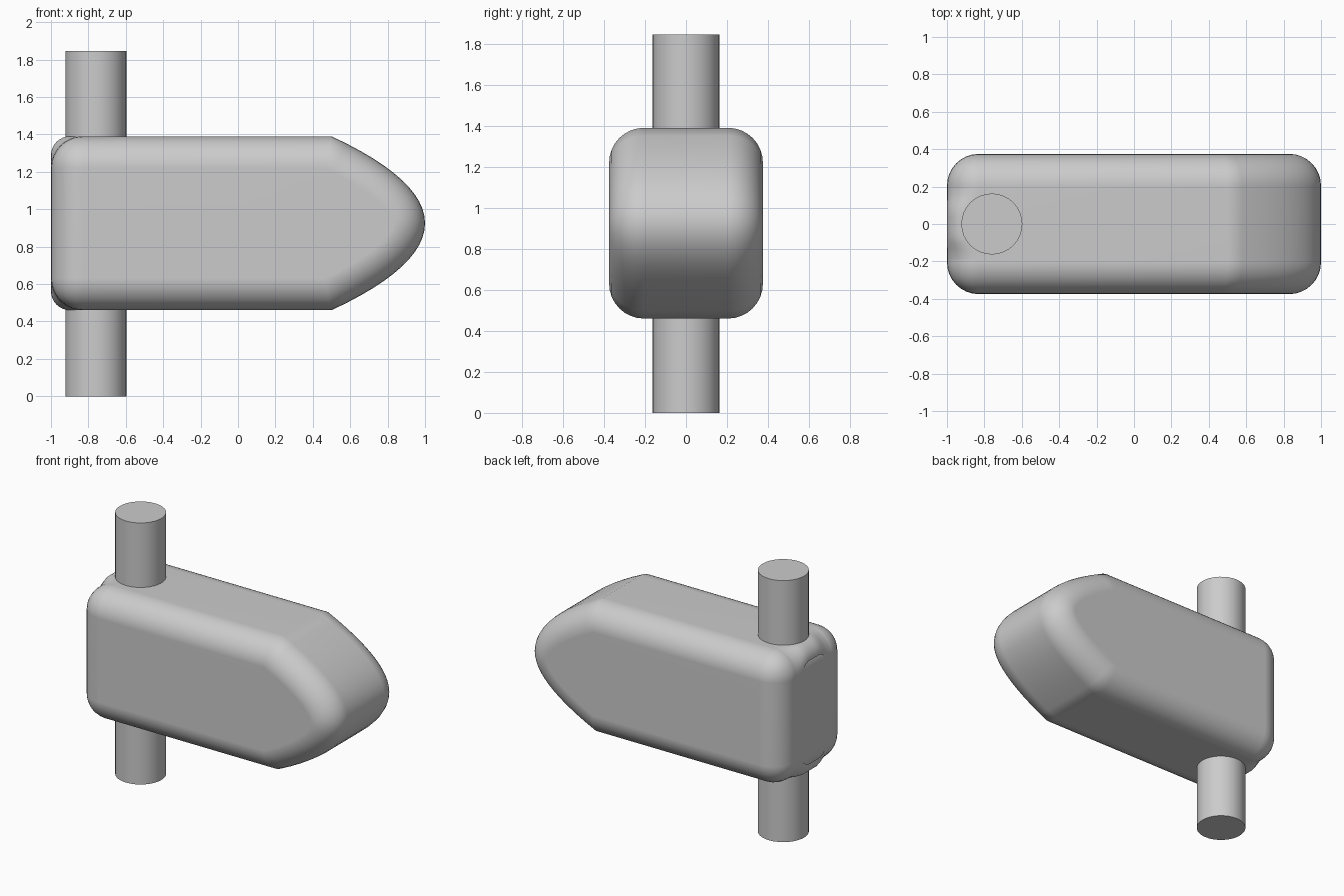
import bpy, bmesh, math
from mathutils import Vector

cube = bpy.data.objects.get("Cube")
if cube:
    bpy.data.objects.remove(cube, do_unlink=True)

grey = bpy.data.materials.new("plain grey")
grey.use_nodes = True
colour = (0.6, 0.6, 0.6, 1)
grey.diffuse_color = colour
grey.node_tree.nodes["Principled BSDF"].inputs["Base Color"].default_value = colour

MID, HALF_H, HALF_W, ROUND = 0.925, 0.465, 0.375, 0.17


def finish(bm, name, angle=30):
    mesh = bpy.data.meshes.new(name)
    bm.to_mesh(mesh)
    bm.free()
    obj = bpy.data.objects.new(name, mesh)
    bpy.context.collection.objects.link(obj)
    mesh.materials.append(grey)
    bpy.ops.object.select_all(action='DESELECT')
    obj.select_set(True)
    bpy.context.view_layer.objects.active = obj
    bpy.ops.object.shade_smooth_by_angle(angle=math.radians(angle))
    return obj


# Body: box with a parabolic nose, extruded across its width and rounded
bm = bmesh.new()
steps = 24
profile = [(-1, MID + HALF_H), (-1, MID - HALF_H)]
for i in range(steps + 1):
    t = -1 + 2 * i / steps
    profile.append((1 - 0.5 * t * t, MID + HALF_H * t))
face = bm.faces.new([bm.verts.new((x, -HALF_W, z)) for x, z in profile])
extruded = bmesh.ops.extrude_face_region(bm, geom=[face], use_keep_orig=True)
bmesh.ops.translate(bm, vec=(0, 2 * HALF_W, 0),
                    verts=[g for g in extruded["geom"] if isinstance(g, bmesh.types.BMVert)])
bmesh.ops.recalc_face_normals(bm, faces=bm.faces)
rim = [e for e in bm.edges
       if abs(e.verts[0].co.y - e.verts[1].co.y) < 0.01
       or all(v.co.x < -0.99 for v in e.verts)]
bmesh.ops.bevel(bm, geom=rim, offset=ROUND, offset_type='OFFSET', segments=8,
                profile=0.5, affect='EDGES', clamp_overlap=False)
body = finish(bm, "body")
body.modifiers.new("even shading", 'WEIGHTED_NORMAL').keep_sharp = True

# Post: one round bar through the tail
bm = bmesh.new()
bmesh.ops.create_cone(bm, cap_ends=True, segments=32, radius1=0.163, radius2=0.163, depth=1.845)
bmesh.ops.translate(bm, vec=(-0.76, 0, 1.845 / 2), verts=bm.verts)
finish(bm, "post")

# Tail swells: tighter rounding of the tail edges where the post passes
for name, side in (("upper_tail_swell", 1), ("lower_tail_swell", -1)):
    bm = bmesh.new()
    rows = []
    for j in range(13):
        y = -0.2 + 0.4 * j / 12
        blend = min(1, 1.5 * math.cos(y / 0.2 * math.pi / 2) ** 2)
        r = ROUND + 0.002 - 0.07 * blend
        row = []
        for k in range(9):
            a = math.pi / 2 * k / 8
            row.append(bm.verts.new((-1 + r - r * math.cos(a), y,
                                     MID + side * (HALF_H - r + r * math.sin(a)))))
        # Carry the flat top on under the post
        row.append(bm.verts.new((-0.8, y, MID + side * HALF_H)))
        rows.append(row)
    for a, b in zip(rows, rows[1:]):
        for k in range(len(a) - 1):
            quad = [a[k], a[k + 1], b[k + 1], b[k]]
            bm.faces.new(quad if side < 0 else quad[::-1])
    bm.normal_update()
    # Face outward, away from the body's middle
    for f in bm.faces:
        if f.normal.dot(f.calc_center_median() - Vector((0, 0, MID))) < 0:
            f.normal_flip()
    finish(bm, name, 60)
